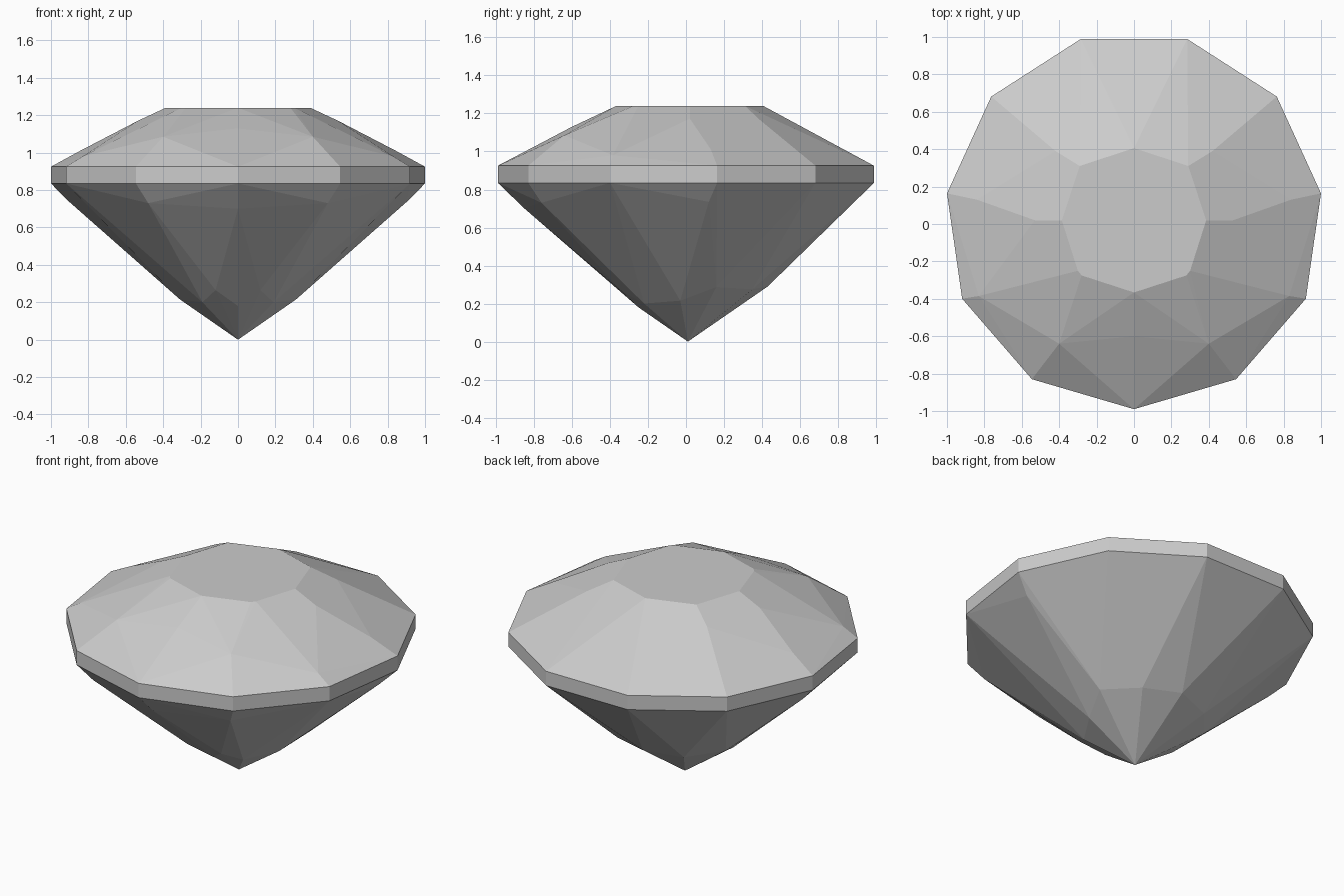
import bpy, bmesh, math

if "Cube" in bpy.data.objects:
    bpy.data.objects.remove(bpy.data.objects["Cube"], do_unlink=True)

CENTRE_Y = 0.02


def ring(sides, radius, z):
    """Regular ring of points with one corner facing the front."""
    pts = []
    for i in range(sides):
        a = -math.pi / 2 + i * math.tau / sides
        pts.append((radius * math.cos(a), CENTRE_Y + radius * math.sin(a), z))
    return pts


def mirrored(points):
    """Repeat the off-centre points on the other side."""
    return points + [(-x, y, z) for x, y, z in points if x > 0]


# Girdle: eleven-sided band
girdle = ring(11, 1.01, 0.925) + ring(11, 1.01, 0.835)

# Table: eight-sided flat top
table = mirrored([(0, -0.366, 1.24), (0.28, -0.275, 1.24), (0.3, -0.25, 1.24),
                  (0.386, 0.02, 1.24), (0.29, 0.31, 1.24), (0, 0.406, 1.24)])

# Crown: corners where the upper facets meet
crown = mirrored([(0, -0.6, 1.13), (0.4, -0.64, 1.085), (0.83, -0.385, 0.98),
                  (0.53, 0.02, 1.173), (0.84, 0.13, 1.012),
                  (0.42, 0.39, 1.165), (0, 0.5, 1.19)])

# Pavilion: lower facet corners and the tip
pavilion = mirrored([(0, 0.01, 0), (0, -0.25, 0.18), (0.12, -0.34, 0.265),
                     (0.19, -0.22, 0.2), (0.31, -0.03, 0.215),
                     (0.39, 0.16, 0.287), (0.23, 0.35, 0.275), (0, 0.43, 0.29),
                     (0.9, 0.12, 0.735), (0.48, -0.76, 0.73), (0, -0.85, 0.7)])

# Wrap the corners in flat facets
bm = bmesh.new()
for p in girdle + table + crown + pavilion:
    bm.verts.new(p)
hull = bmesh.ops.convex_hull(bm, input=bm.verts)
loose = [v for v in bm.verts if not v.link_faces]
bmesh.ops.delete(bm, geom=loose, context="VERTS")
bmesh.ops.dissolve_limit(bm, angle_limit=math.radians(1),
                         verts=bm.verts, edges=bm.edges)
bmesh.ops.recalc_face_normals(bm, faces=bm.faces)

mesh = bpy.data.meshes.new("cut_gem")
bm.to_mesh(mesh)
bm.free()
gem = bpy.data.objects.new("cut_gem", mesh)
bpy.context.collection.objects.link(gem)

# Plain pale grey stone
grey = (0.6, 0.6, 0.6, 1)
mat = bpy.data.materials.new("pale_grey_stone")
mat.use_nodes = True
mat.diffuse_color = grey
mat.node_tree.nodes["Principled BSDF"].inputs["Base Color"].default_value = grey
mesh.materials.append(mat)
